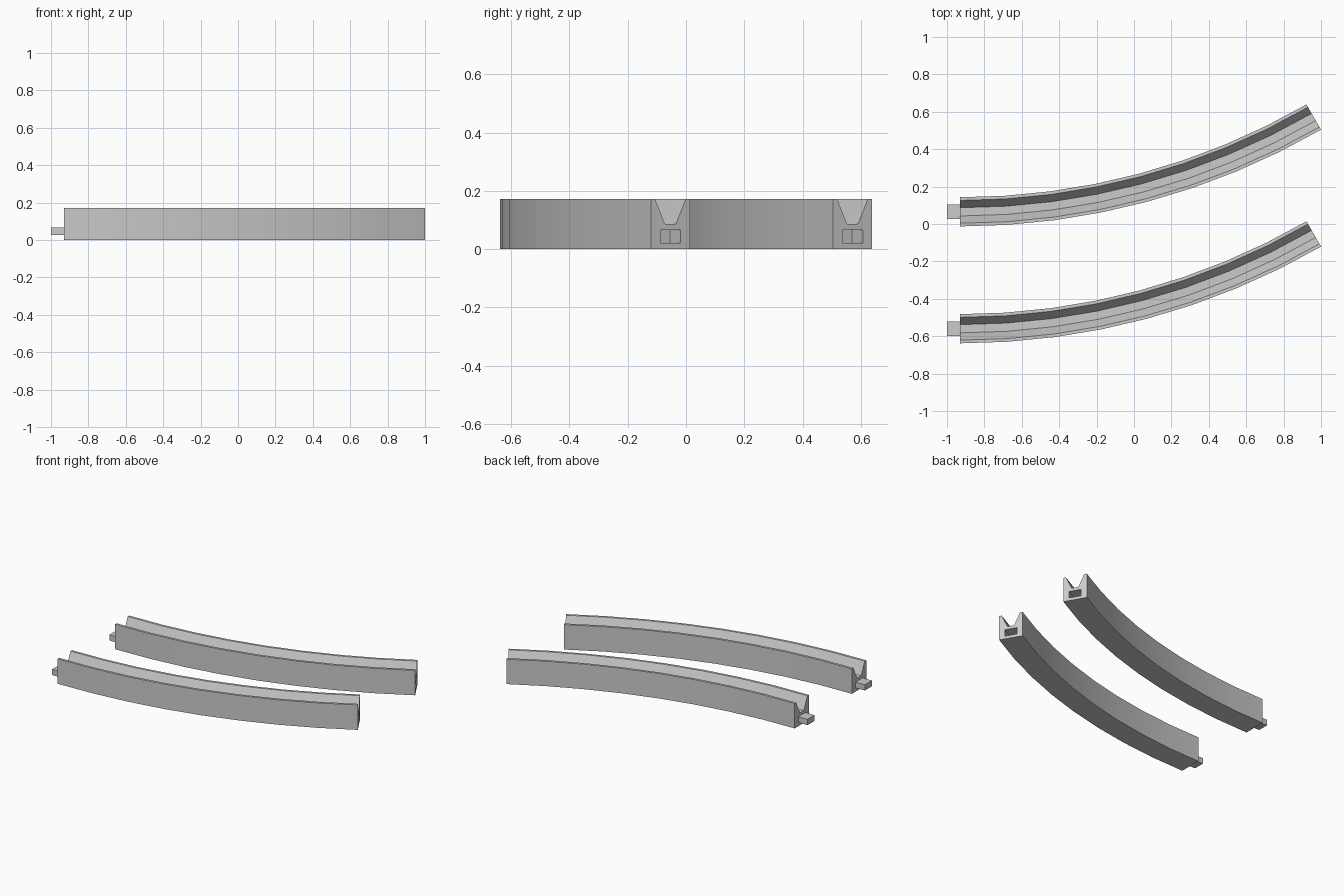
import bpy, bmesh, math
from mathutils import Matrix, Vector

if "Cube" in bpy.data.objects:
    bpy.data.objects.remove(bpy.data.objects["Cube"], do_unlink=True)

START_X, FRONT_Y, SPACING = -0.93, -0.638, 0.625
RADIUS, WIDTH, HEIGHT = 3.86, 0.156, 0.172
SWEEP, SEGMENTS = math.radians(30), 8

grey = bpy.data.materials.new("light grey")
grey.use_nodes = True
grey.diffuse_color = (0.6, 0.6, 0.6, 1)
grey.node_tree.nodes["Principled BSDF"].inputs["Base Color"].default_value = (0.6, 0.6, 0.6, 1)


def finish(name, bm):
    bmesh.ops.recalc_face_normals(bm, faces=bm.faces)
    mesh = bpy.data.meshes.new(name)
    bm.to_mesh(mesh)
    bm.free()
    obj = bpy.data.objects.new(name, mesh)
    bpy.context.collection.objects.link(obj)
    mesh.materials.append(grey)
    return obj


def box(name, matrix, size):
    bm = bmesh.new()
    bmesh.ops.create_cube(bm, size=1, matrix=matrix @ Matrix.Diagonal((*size, 1)))
    return finish(name, bm)


# Cross-section: a square block with a V-shaped channel, offsets from the outer side
profile = [(0, 0), (WIDTH, 0), (WIDTH, HEIGHT), (WIDTH - 0.017, HEIGHT), (WIDTH - 0.056, 0.086),
           (0.056, 0.086), (0.017, HEIGHT), (0, HEIGHT)]


def build_rail(label, front_y):
    centre = Vector((START_X, front_y + RADIUS, 0))

    # Curved channel, swept around the centre of the bend
    bm = bmesh.new()
    rings = []
    for i in range(SEGMENTS + 1):
        a = SWEEP * i / SEGMENTS
        rings.append([bm.verts.new(centre + Vector(((RADIUS - d) * math.sin(a),
                                                    -(RADIUS - d) * math.cos(a), z)))
                      for d, z in profile])
    n = len(profile)
    for r0, r1 in zip(rings, rings[1:]):
        for k in range(n):
            bm.faces.new((r0[k], r0[(k + 1) % n], r1[(k + 1) % n], r1[k]))
    bm.faces.new(rings[0])
    bm.faces.new(rings[-1])
    rail = finish(label + "_rail", bm)

    # Socket sunk into the far end, square to the end face
    middle = RADIUS - WIDTH / 2
    end = centre + Vector((middle * math.sin(SWEEP), -middle * math.cos(SWEEP), 0.043))
    cutter = box("socket_cutter", Matrix.Translation(end) @ Matrix.Rotation(SWEEP, 4, 'Z'),
                 (0.15, 0.081, 0.046))
    cut = rail.modifiers.new("socket", 'BOOLEAN')
    cut.operation, cut.solver, cut.object = 'DIFFERENCE', 'EXACT', cutter
    bpy.ops.object.select_all(action='DESELECT')
    bpy.context.view_layer.objects.active = rail
    rail.select_set(True)
    bpy.ops.object.modifier_apply(modifier=cut.name)
    bpy.data.objects.remove(cutter, do_unlink=True)
    bpy.ops.object.shade_smooth_by_angle(angle=math.radians(20))

    # Connecting peg at the near end
    box(label + "_peg", Matrix.Translation((START_X - 0.035, front_y + WIDTH / 2, 0.046)),
        (0.07, 0.076, 0.04))


build_rail("front", FRONT_Y)
build_rail("back", FRONT_Y + SPACING)
